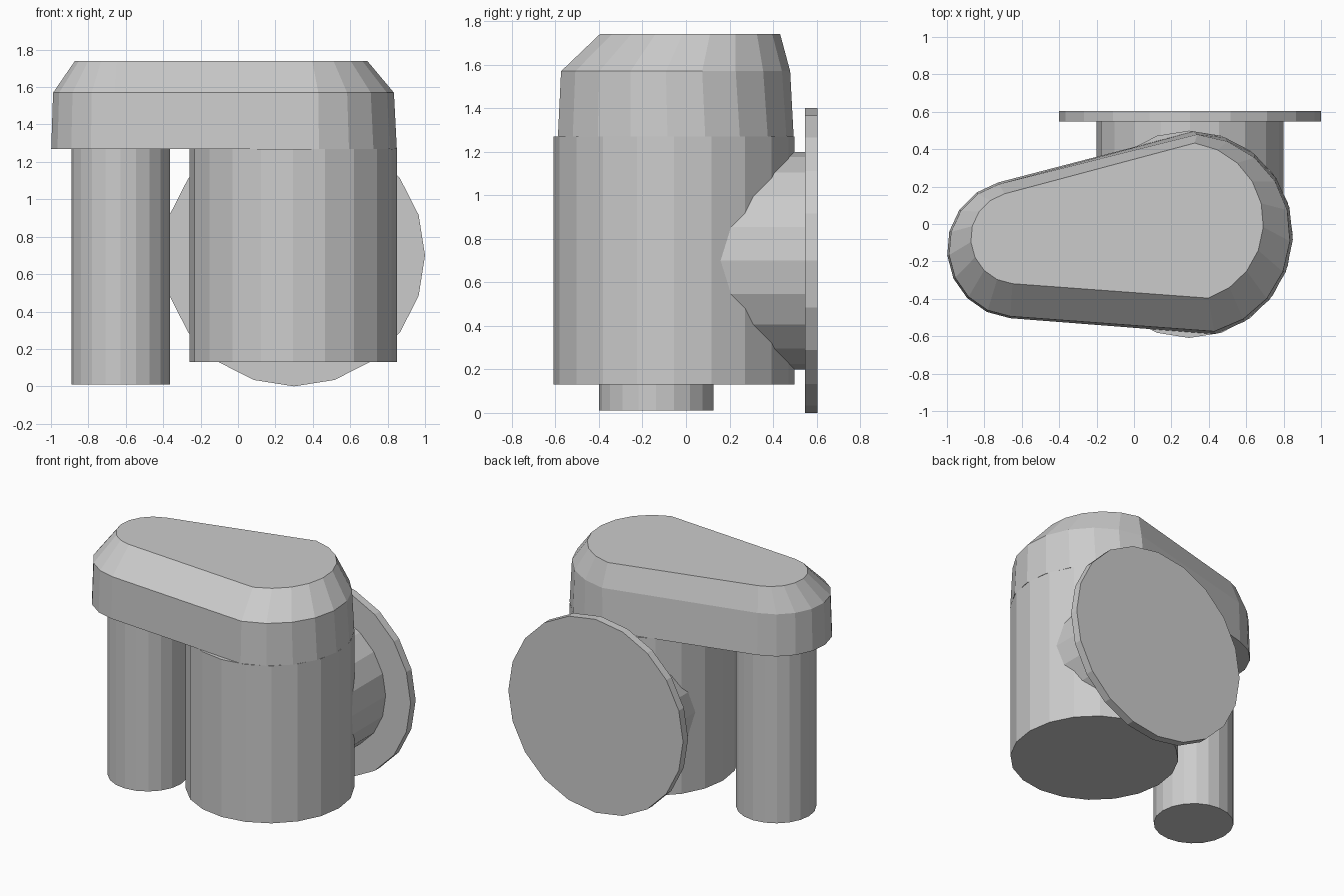
import bpy, bmesh
from math import radians, cos, sin, pi

if "Cube" in bpy.data.objects:
    bpy.data.objects.remove(bpy.data.objects["Cube"])

SIDES = 20


def cylinder(name, center, radius, start, end, axis='Z'):
    # center is (x, y) for upright parts and (x, z) for parts along y
    mid = (start + end) / 2
    a, b = center
    loc = (a, b, mid) if axis == 'Z' else (a, mid, b)
    rot = (0, 0, 0) if axis == 'Z' else (pi / 2, 0, 0)
    bpy.ops.mesh.primitive_cylinder_add(vertices=SIDES, radius=radius,
                                        depth=end - start, location=loc, rotation=rot)
    bpy.context.object.name = name


def arc(cx, cy, r, a0, a1, n):
    angles = [radians(a0 + (a1 - a0) * i / (n - 1)) for i in range(n)]
    return [(cx + r * cos(a), cy + r * sin(a)) for a in angles]


def outline(left, right, right_angles):
    # teardrop outline: wide arc on the right, narrow arc on the left
    return arc(*right, *right_angles, 10) + arc(*left, 105, 265, 9)


# Upright cylinders
cylinder("main_cylinder", (0.295, -0.055), 0.554, 0.13, 1.27)
cylinder("small_pipe", (-0.627, -0.137), 0.263, 0.01, 1.27)

# Rear connector and flange
cylinder("rear_pipe", (0.30, 0.70), 0.50, 0.0, 0.56, 'Y')
cylinder("rear_flange", (0.30, 0.70), 0.70, 0.547, 0.605, 'Y')

# Chamfered teardrop cap, lofted through three outlines
levels = [
    (1.27, outline((-0.63, -0.135, 0.370), (0.300, -0.055, 0.550), (-76, 88))),
    (1.57, outline((-0.63, -0.135, 0.360), (0.300, -0.055, 0.535), (-76, 86))),
    (1.74, outline((-0.628, -0.075, 0.245), (0.265, 0.010, 0.427), (-72, 82))),
]
bm = bmesh.new()
rings = [[bm.verts.new((x, y, z)) for x, y in pts] for z, pts in levels]
for low, high in zip(rings, rings[1:]):
    n = len(low)
    for i in range(n):
        j = (i + 1) % n
        bm.faces.new((low[i], low[j], high[j], high[i]))
bm.faces.new(rings[0][::-1])
bm.faces.new(rings[-1])
bmesh.ops.recalc_face_normals(bm, faces=bm.faces)
mesh = bpy.data.meshes.new("cap")
bm.to_mesh(mesh)
bm.free()
bpy.context.collection.objects.link(bpy.data.objects.new("cap", mesh))
